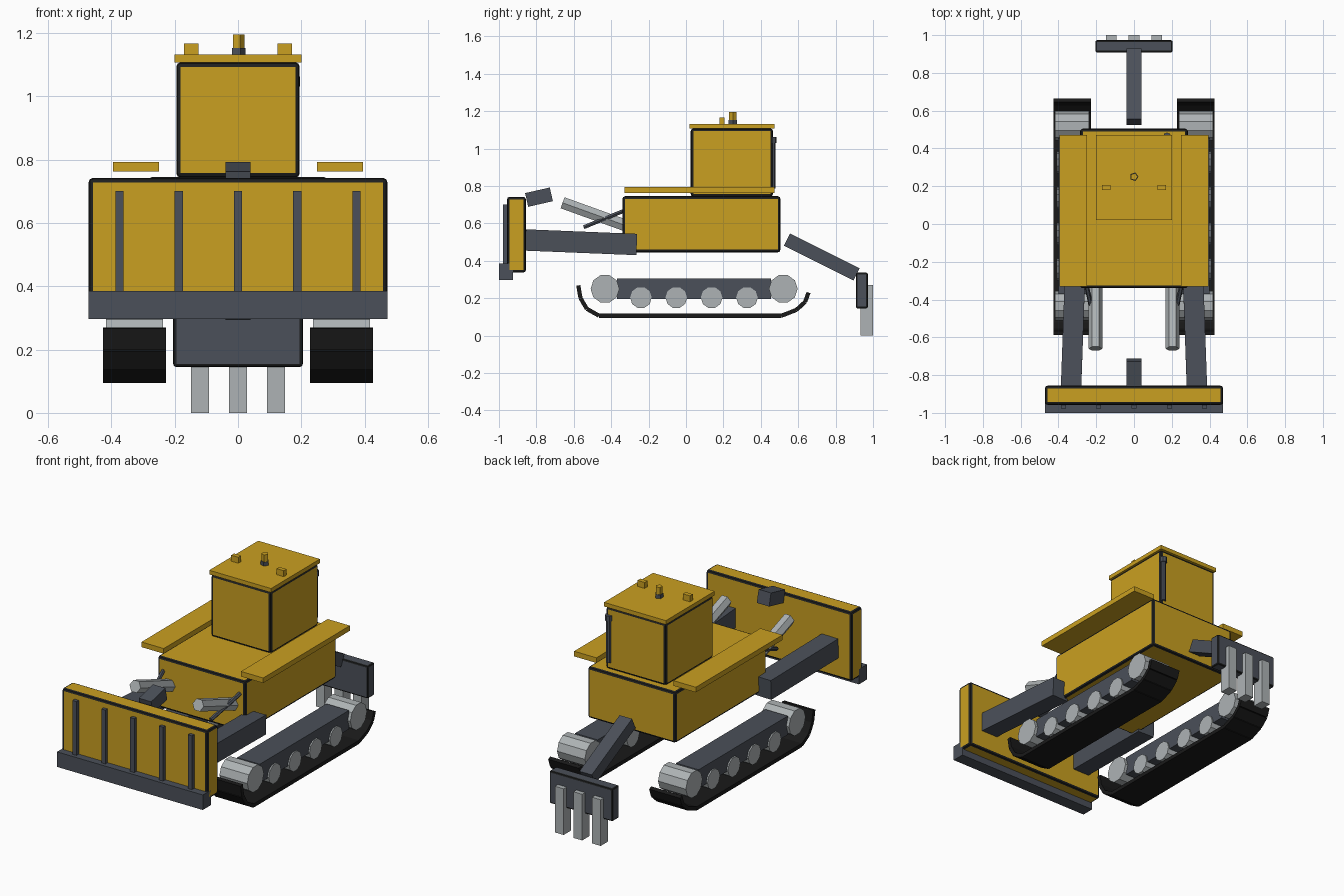
import bpy
import bmesh
import math
from mathutils import Matrix, Vector

cube = bpy.data.objects.get("Cube")
if cube:
    bpy.data.objects.remove(cube, do_unlink=True)


def material(name, rgb):
    mat = bpy.data.materials.new(name)
    mat.use_nodes = True
    colour = (*rgb, 1)
    mat.diffuse_color = colour
    bsdf = mat.node_tree.nodes["Principled BSDF"]
    bsdf.inputs["Base Color"].default_value = colour
    bsdf.inputs["Roughness"].default_value = 0.7
    return mat


YELLOW = material("machine yellow", (0.59, 0.35, 0.015))
STEEL = material("dark steel", (0.07, 0.08, 0.1))
SILVER = material("light metal", (0.42, 0.45, 0.46))
TRIM = material("black trim", (0.013, 0.014, 0.014))
RUBBER = material("track black", (0.01, 0.01, 0.01))


def finish(name, bm, mat, matrix):
    """Turn a bmesh into a named object with one material."""
    bm.transform(matrix)
    mesh = bpy.data.meshes.new(name)
    bm.to_mesh(mesh)
    bm.free()
    mesh.materials.append(mat)
    obj = bpy.data.objects.new(name, mesh)
    bpy.context.collection.objects.link(obj)
    return obj


def box(name, mat, x, y, z, trim=0):
    """Box from (low, high) ranges; trim gives it black bevelled edges."""
    bm = bmesh.new()
    bmesh.ops.create_cube(bm, size=1)
    ranges = (x, y, z)
    size = [hi - lo for lo, hi in ranges]
    centre = [(hi + lo) / 2 for lo, hi in ranges]
    obj = finish(name, bm, mat,
                 Matrix.Translation(centre) @ Matrix.Diagonal((*size, 1)))
    if trim:
        obj.data.materials.append(TRIM)
        bevel = obj.modifiers.new("trim", 'BEVEL')
        bevel.width = trim
        bevel.segments = 2
        bevel.material = 1
    return obj


def along(start, end):
    """Frame at the midpoint with its z axis running from start to end."""
    start, end = Vector(start), Vector(end)
    axis = (end - start).normalized()
    ref = Vector((0, 1, 0)) if abs(axis.x) > 0.9 else Vector((1, 0, 0))
    side = (ref - axis * ref.dot(axis)).normalized()
    frame = Matrix((side, axis.cross(side), axis)).transposed().to_4x4()
    return Matrix.Translation((start + end) / 2) @ frame, (end - start).length


def beam(name, mat, start, end, width, height):
    bm = bmesh.new()
    bmesh.ops.create_cube(bm, size=1)
    frame, length = along(start, end)
    return finish(name, bm, mat, frame @ Matrix.Diagonal((width, height, length, 1)))


def rod(name, mat, start, end, radius, sides):
    bm = bmesh.new()
    frame, length = along(start, end)
    bmesh.ops.create_cone(bm, cap_ends=True, segments=sides,
                          radius1=radius, radius2=radius, depth=length)
    # first corner on the frame's x axis
    corner = max((v.co for v in bm.verts), key=lambda c: c.x)
    spin = Matrix.Rotation(-math.atan2(corner.y, corner.x), 4, 'Z')
    return finish(name, bm, mat, frame @ spin)


# Body, cab and roof
box("body", YELLOW, (-0.285, 0.285), (-0.34, 0.505), (0.445, 0.745), 0.014)
box("cab", YELLOW, (-0.195, 0.195), (0.025, 0.465), (0.743, 1.107), 0.014)
box("roof", YELLOW, (-0.2, 0.2), (0.02, 0.472), (1.107, 1.131))
rod("beacon_base", STEEL, (0, 0.25, 1.131), (0, 0.25, 1.153), 0.024, 5)
rod("beacon", YELLOW, (0, 0.25, 1.153), (0, 0.25, 1.195), 0.02, 5)
rod("exhaust_pipe", STEEL, (0.175, 0.463, 0.785), (0.175, 0.463, 1.03), 0.015, 8)
rod("exhaust_cap", STEEL, (0.175, 0.463, 1.03), (0.175, 0.463, 1.062), 0.021, 8)

# Blade with ribs, cutting edge and top link
box("blade", YELLOW, (-0.472, 0.472), (-0.957, -0.856), (0.337, 0.742), 0.014)
box("cutting_edge", STEEL, (-0.472, 0.472), (-1, -0.925), (0.297, 0.385))
for i in range(-2, 3):
    x = i * 0.187
    box("blade_rib", STEEL, (x - 0.013, x + 0.013), (-0.978, -0.95), (0.36, 0.7))
beam("top_link", STEEL, (0, -0.852, 0.725), (0, -0.72, 0.755), 0.08, 0.075)

# Rear ripper
beam("ripper_arm", STEEL, (0, 0.54, 0.513), (0, 0.912, 0.327), 0.08, 0.073)
box("ripper_beam", STEEL, (-0.205, 0.205), (0.908, 0.973), (0.145, 0.337), 0.01)
for x in (-0.12, 0, 0.12):
    box("ripper_tooth", SILVER, (x - 0.028, x + 0.028), (0.932, 1), (0, 0.27))

# Side profile (y, z) of each open track
front_curl = [(-0.576, 0.268), (-0.564, 0.2), (-0.53, 0.143), (-0.465, 0.106)]
rear_curl = [(0.51, 0.106), (0.59, 0.137), (0.637, 0.18), (0.655, 0.23)]
SHOES = 12
flat = [(-0.465 + 0.975 * i / SHOES, 0.106) for i in range(1, SHOES)]
track_path = front_curl + flat + rear_curl

for s, label in ((1, "left"), (-1, "right")):
    # Fender and roof lamp
    lo, hi = sorted((s * 0.25, s * 0.394))
    box(label + "_fender", YELLOW, (lo, hi), (-0.33, 0.472), (0.763, 0.793))
    lo, hi = sorted((s * 0.124, s * 0.17))
    box(label + "_roof_lamp", YELLOW, (lo, hi), (0.18, 0.206), (1.131, 1.166))

    # Push arm, lift cylinder and hose
    beam(label + "_push_arm", STEEL, (s * 0.312, -0.265, 0.487),
         (s * 0.333, -0.858, 0.511), 0.108, 0.114)
    rod(label + "_lift_cylinder", SILVER, (s * 0.204, -0.28, 0.573),
        (s * 0.204, -0.66, 0.71), 0.036, 6)
    rod(label + "_hose", STEEL, (s * 0.25, -0.33, 0.668),
        (s * 0.205, -0.545, 0.58), 0.012, 6)

    # Track frame and wheels
    cx = s * 0.327
    box(label + "_track_frame", STEEL, (cx - 0.073, cx + 0.073),
        (-0.37, 0.455), (0.195, 0.305))
    wheels = [("end_wheel", y, 0.25, 0.077, 0.09) for y in (-0.433, 0.52)]
    wheels += [("roller", -0.241 + 0.189 * i, 0.203, 0.058, 0.081) for i in range(4)]
    for part, y, z, radius, half in wheels:
        rod(label + "_" + part, SILVER, (cx - half, y, z), (cx + half, y, z), radius, 10)

    # Track shoes
    for (y1, z1), (y2, z2) in zip(track_path, track_path[1:]):
        beam(label + "_track_shoe", RUBBER, (cx, y1, z1), (cx, y2, z2), 0.2, 0.022)
